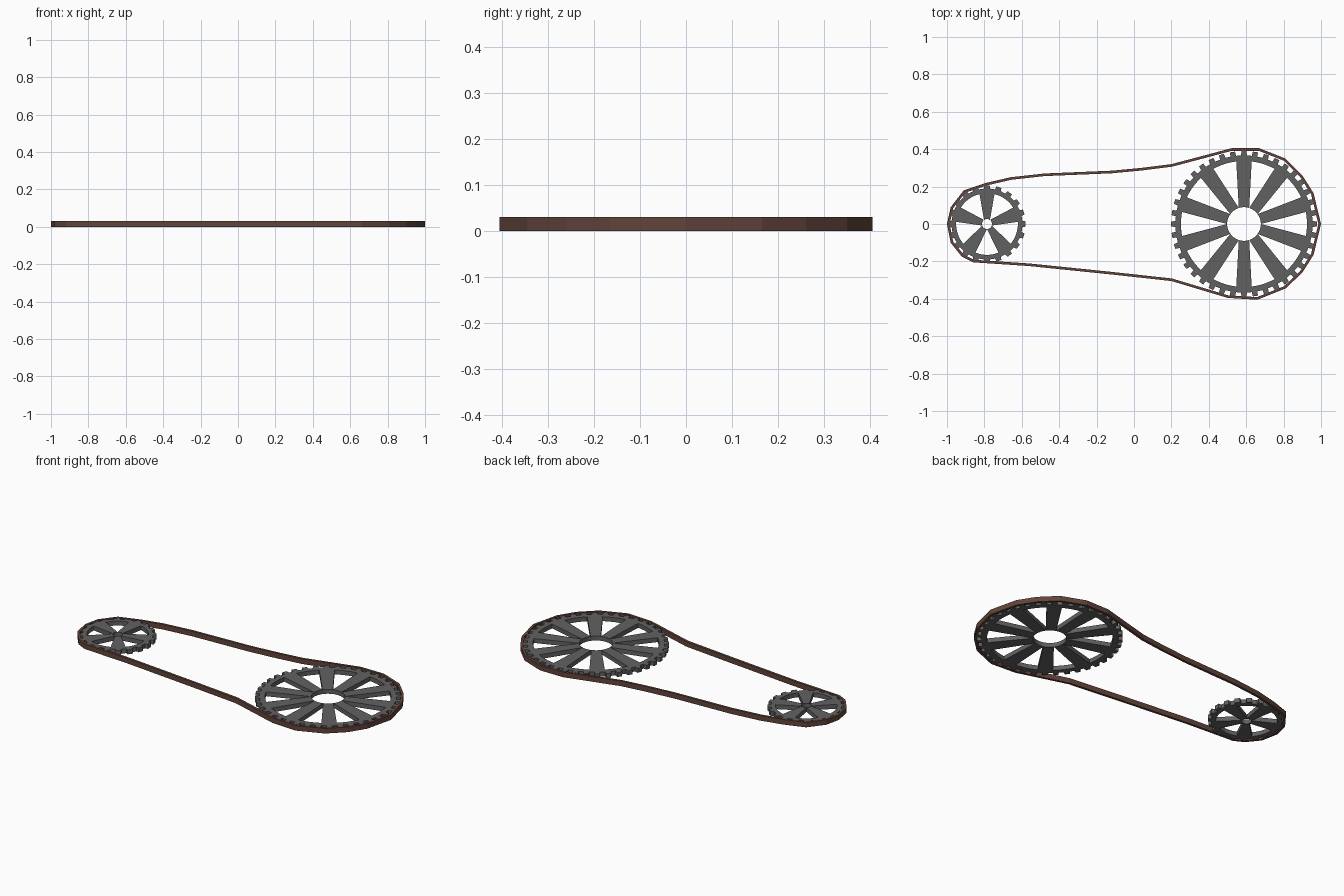
import bpy
import bmesh
from math import sin, cos, pi

cube = bpy.data.objects.get("Cube")
if cube:
    bpy.data.objects.remove(cube, do_unlink=True)

HEIGHT = 0.03


def make_material(name, rgb):
    mat = bpy.data.materials.new(name)
    mat.use_nodes = True
    color = (*rgb, 1)
    mat.diffuse_color = color
    mat.node_tree.nodes["Principled BSDF"].inputs["Base Color"].default_value = color
    return mat


def make_object(name, bm, mat, location=(0, 0, 0)):
    mesh = bpy.data.meshes.new(name)
    bm.to_mesh(mesh)
    bm.free()
    mesh.materials.append(mat)
    obj = bpy.data.objects.new(name, mesh)
    obj.location = location
    bpy.context.collection.objects.link(obj)
    return obj


def make_gear(name, x, spokes, tip, root, inner, hole, thickness, mat):
    """Toothed ring with wedge spokes that meet around a round hole."""
    bm = bmesh.new()
    teeth = spokes * 4
    pitch = 2 * pi / teeth

    def polar(radius, angle):
        return bm.verts.new((-radius * sin(angle), radius * cos(angle), 0))

    # Toothed rim, four columns per tooth
    outer_loop, inner_loop = [], []
    for tooth in range(teeth):
        for offset, radius in ((-.27, root), (-.22, tip), (.22, tip), (.27, root)):
            angle = (tooth + offset) * pitch
            outer_loop.append(polar(radius, angle))
            inner_loop.append(polar(inner, angle))
    count = len(outer_loop)
    for i in range(count):
        j = (i + 1) % count
        bm.faces.new((inner_loop[i], outer_loop[i], outer_loop[j], inner_loop[j]))

    # Spokes, each fanning from its share of the hole to the rim
    steps = 7
    hub_count = steps * spokes
    hub = [polar(hole, (i / steps - .5) * 2 * pi / spokes) for i in range(hub_count)]
    for spoke in range(spokes):
        for k in range(steps):
            a = spoke * 16 - 2 + k
            b = spoke * steps + k
            bm.faces.new((hub[b], inner_loop[a % count],
                          inner_loop[(a + 1) % count], hub[(b + 1) % hub_count]))

    # Thickness
    result = bmesh.ops.extrude_face_region(bm, geom=bm.faces[:])
    top = [g for g in result["geom"] if isinstance(g, bmesh.types.BMVert)]
    bmesh.ops.translate(bm, verts=top, vec=(0, 0, thickness))
    bmesh.ops.recalc_face_normals(bm, faces=bm.faces[:])
    return make_object(name, bm, mat, (x, 0, (HEIGHT - thickness) / 2))


def make_belt(name, path, thickness, mat):
    bm = bmesh.new()
    low = [bm.verts.new((x, y, 0)) for x, y in path]
    high = [bm.verts.new((x, y, HEIGHT)) for x, y in path]
    for i in range(len(path)):
        bm.faces.new((low[i - 1], low[i], high[i], high[i - 1]))
    obj = make_object(name, bm, mat)
    solid = obj.modifiers.new("belt_thickness", "SOLIDIFY")
    solid.thickness = thickness
    solid.offset = -1
    solid.use_even_offset = True
    return obj


gray = make_material("gear_gray", (.12, .12, .12))
brown = make_material("belt_brown", (.12, .058, .043))

make_gear("large_gear", .588, 10, .39, .367, .337, .09, .026, gray)
make_gear("small_gear", -.786, 5, .207, .19, .165, .027, .026, gray)

# Belt outline, clockwise from the small end
belt_path = [
    (-1, 0), (-.98, .09), (-.91, .18), (-.79, .22), (-.66, .25), (-.48, .27),
    (-.12, .285), (.04, .3), (.2, .32), (.37, .365), (.52, .405), (.67, .405),
    (.81, .35), (.9, .26), (.96, .165), (1, 0), (.96, -.165), (.9, -.26),
    (.81, -.345), (.66, -.405), (.5, -.395), (.35, -.35), (.2, -.305),
    (-.12, -.27), (-.56, -.225), (-.86, -.205), (-.92, -.175), (-.98, -.1),
]
make_belt("drive_belt", belt_path[::-1], .014, brown)
